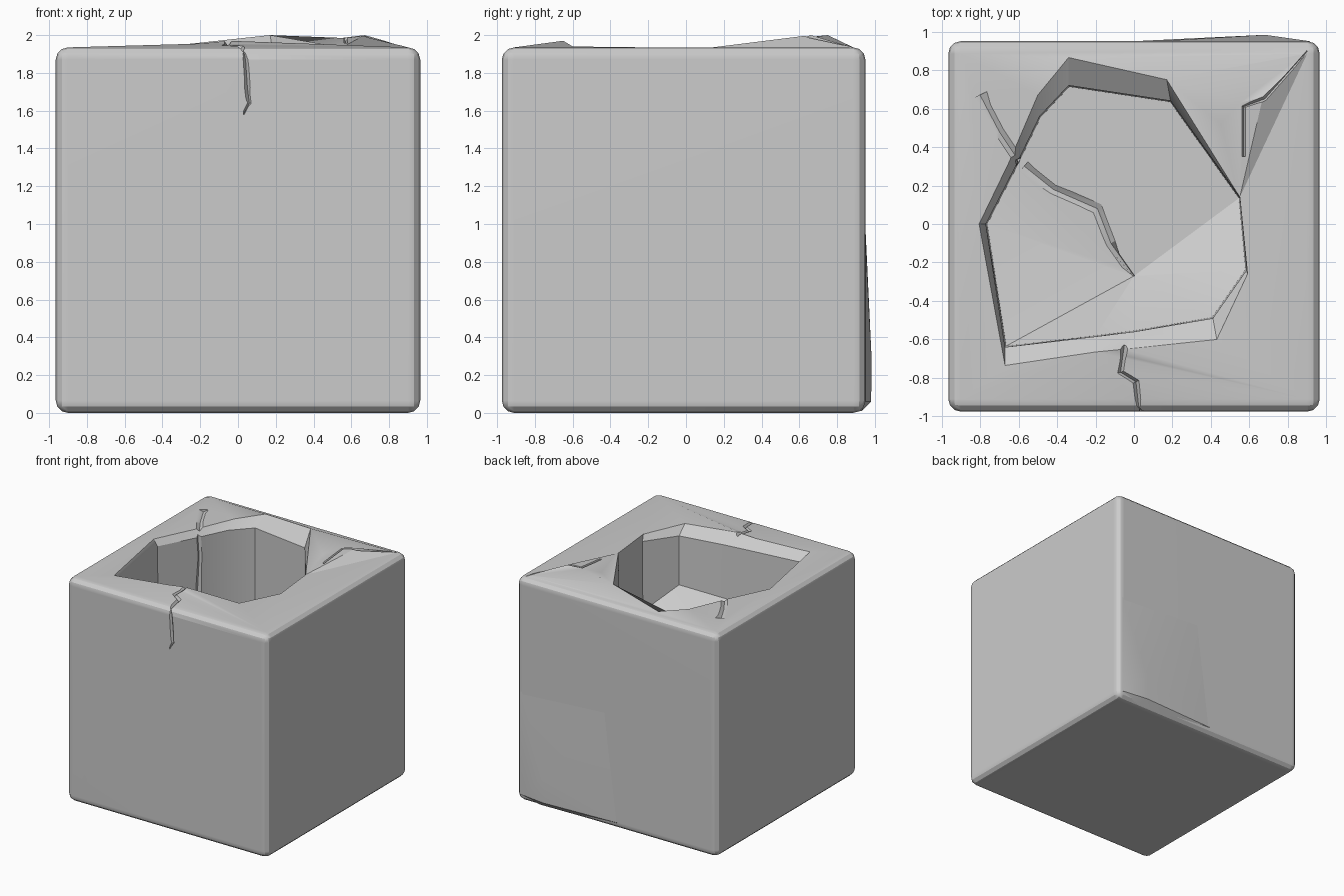
import bpy, bmesh
from mathutils import Vector
from mathutils.geometry import delaunay_2d_cdt

if "Cube" in bpy.data.objects:
    bpy.data.objects.remove(bpy.data.objects["Cube"])

TOP = 1.935
FLOOR = 1.1

def make_object(name, bm):
    bmesh.ops.recalc_face_normals(bm, faces=bm.faces[:])
    mesh = bpy.data.meshes.new(name)
    bm.to_mesh(mesh)
    bm.free()
    obj = bpy.data.objects.new(name, mesh)
    bpy.context.collection.objects.link(obj)
    return obj

def smooth(obj):
    bpy.ops.object.select_all(action='DESELECT')
    obj.select_set(True)
    bpy.context.view_layer.objects.active = obj
    bpy.ops.object.shade_smooth_by_angle(angle=0.5)
    mod = obj.modifiers.new("even_shading", 'WEIGHTED_NORMAL')
    mod.keep_sharp = True

def inside(p, poly):
    hit = False
    for a, b in zip(poly, poly[1:] + poly[:1]):
        if (a[1] > p[1]) != (b[1] > p[1]):
            if p[0] < a[0] + (p[1] - a[1]) * (b[0] - a[0]) / (b[1] - a[1]):
                hit = not hit
    return hit

# Broken rim: outer line on the top surface, inner line of the lip with floor heights
rim = [(.55, .14, 1.935), (.17, .75, 2.0), (-.34, .865, 1.945), (-.5, .67, 1.935),
       (-.65, .32, 1.935), (-.805, 0, 1.935), (-.67, -.735, 1.937), (-.2, -.665, 1.955),
       (-.05, -.65, 1.97), (.43, -.6, 1.94), (.59, -.26, 1.935)]
lip = [(.55, .135, FLOOR), (.19, .64, FLOOR), (-.34, .72, FLOOR), (-.49, .56, FLOOR),
       (-.615, .3, FLOOR), (-.77, 0, FLOOR), (-.67, -.64, 1.2), (-.2, -.585, 1.38),
       (0, -.56, 1.42), (.41, -.49, 1.46), (.585, -.24, 1.28)]
# Lifted ridge beside the corner crack
ridge = [(.45, .52, 1.94), (.55, .63, 1.985), (.67, .66, 2.0), (.9, .9, 1.935)]

# Rounded block with its flat top removed
bm = bmesh.new()
bmesh.ops.create_cube(bm, size=1)
for v in bm.verts:
    v.co = Vector((v.co.x * 1.93, v.co.y * 1.925 - .0125, (v.co.z + .5) * TOP))
bmesh.ops.bevel(bm, geom=bm.edges[:], offset=.065, segments=3, profile=.5, affect='EDGES')
bm.faces.ensure_lookup_table()
top = max((f for f in bm.faces if f.normal.z > .99), key=lambda f: f.calc_area())
corners = [v.co.copy() for v in top.verts]
bmesh.ops.delete(bm, geom=[top], context='FACES_ONLY')

# Uneven top surface around the opening
pts = [tuple(c) for c in corners] + rim + ridge
n, m = len(corners), len(rim)
edges = [(i, (i + 1) % n) for i in range(n)]
edges += [(n + i, n + (i + 1) % m) for i in range(m)]
edges += [(n + m + i, n + m + i + 1) for i in range(len(ridge) - 1)]
edges += [(n, n + m), (n, n + m + 1)]
v2, e2, f2, ov, oe, of = delaunay_2d_cdt([Vector(p[:2]) for p in pts], edges, [], 1, 1e-5)
tv = [bm.verts.new((v.x, v.y, pts[o[0]][2] if o else TOP)) for v, o in zip(v2, ov)]
for f in f2:
    c = sum((v2[i] for i in f), Vector((0, 0))) / len(f)
    if not inside(c, rim):
        bm.faces.new([tv[i] for i in f])

# Cavity: thin sloped lip, steep wall and a floor that rises towards the front
levels = [rim, [(x, y, 1.88) for x, y, z in lip], [(x * .99, y * .99, z) for x, y, z in lip]]
rings = [[bm.verts.new(p) for p in lv] for lv in levels]
for a, b in zip(rings, rings[1:]):
    for i in range(m):
        j = (i + 1) % m
        bm.faces.new((a[i], a[j], b[j], b[i]))
apex = bm.verts.new((0, -.27, FLOOR))
for i in range(m):
    bm.faces.new((rings[2][i], rings[2][(i + 1) % m], apex))
bmesh.ops.remove_doubles(bm, verts=bm.verts[:], dist=1e-4)
block = make_object("hollow_block", bm)

def crack(name, path, normal, depth=.02, lift=.04):
    """V-shaped groove cutter along (x, y, z, width) points."""
    normal = Vector(normal).normalized()
    bm = bmesh.new()
    secs = []
    for i, (x, y, z, w) in enumerate(path):
        a = Vector(path[max(i - 1, 0)][:3])
        b = Vector(path[min(i + 1, len(path) - 1)][:3])
        side = normal.cross(b - a).normalized() * (w / 2 * (1 + lift / depth))
        p = Vector((x, y, z))
        secs.append([bm.verts.new(q) for q in
                     (p + side + normal * lift, p - side + normal * lift, p - normal * depth)])
    for a, b in zip(secs, secs[1:]):
        for i in range(3):
            j = (i + 1) % 3
            bm.faces.new((a[i], a[j], b[j], b[i]))
    bm.faces.new(secs[0])
    bm.faces.new(secs[-1])
    cutter = make_object(name, bm)
    mod = block.modifiers.new(name, 'BOOLEAN')
    mod.operation, mod.object, mod.solver = 'DIFFERENCE', cutter, 'EXACT'
    bpy.context.view_layer.objects.active = block
    bpy.ops.object.modifier_apply(modifier=name)
    cutter.hide_render = True
    cutter.hide_viewport = True

# Cracks on the top, the front face, the cavity wall and the cavity floor
crack("crack_left_top", [(-.8, .67, TOP, .08), (-.7, .48, TOP, .05), (-.58, .3, TOP, .05)], (0, 0, 1))
crack("crack_corner_top", [(.57, .35, 1.955, .015), (.57, .61, 1.985, .02), (.68, .65, 1.99, .02),
                           (.9, .9, TOP, .005)], (0, 0, 1))
crack("crack_front_top", [(-.05, -.63, 1.955, .02), (-.07, -.77, 1.945, .03), (.01, -.82, 1.94, .03),
                          (.03, -1.0, 1.93, .03)], (0, 0, 1))
crack("crack_front", [(.02, -.975, 1.96, .02), (.04, -.975, 1.87, .025), (.05, -.975, 1.72, .03),
                      (.06, -.975, 1.64, .02), (.03, -.975, 1.58, .005)], (0, -1, 0))
crack("crack_wall", [(-.6, .32, 1.93, .05), (-.59, .33, 1.7, .06), (-.6, .32, 1.4, .05),
                     (-.59, .33, FLOOR + .05, .04)], (.9, -.43, 0))
crack("crack_floor", [(-.57, .3, FLOOR, .06), (-.42, .18, FLOOR, .05), (-.19, .08, FLOOR, .06),
                      (-.12, -.1, FLOOR, .05), (0, -.27, FLOOR, .006)], (0, 0, 1))
smooth(block)

# Slight swelling low on the back face
bm = bmesh.new()
for p in [(-.02, .949, .06), (.92, .949, .06), (.92, .949, .95), (.1, .949, 1.0),
          (.68, .983, .28), (.68, .98, .06), (.3, .92, .01), (.75, .93, .01)]:
    bm.verts.new(p)
bmesh.ops.convex_hull(bm, input=bm.verts[:])
smooth(make_object("back_swelling", bm))
